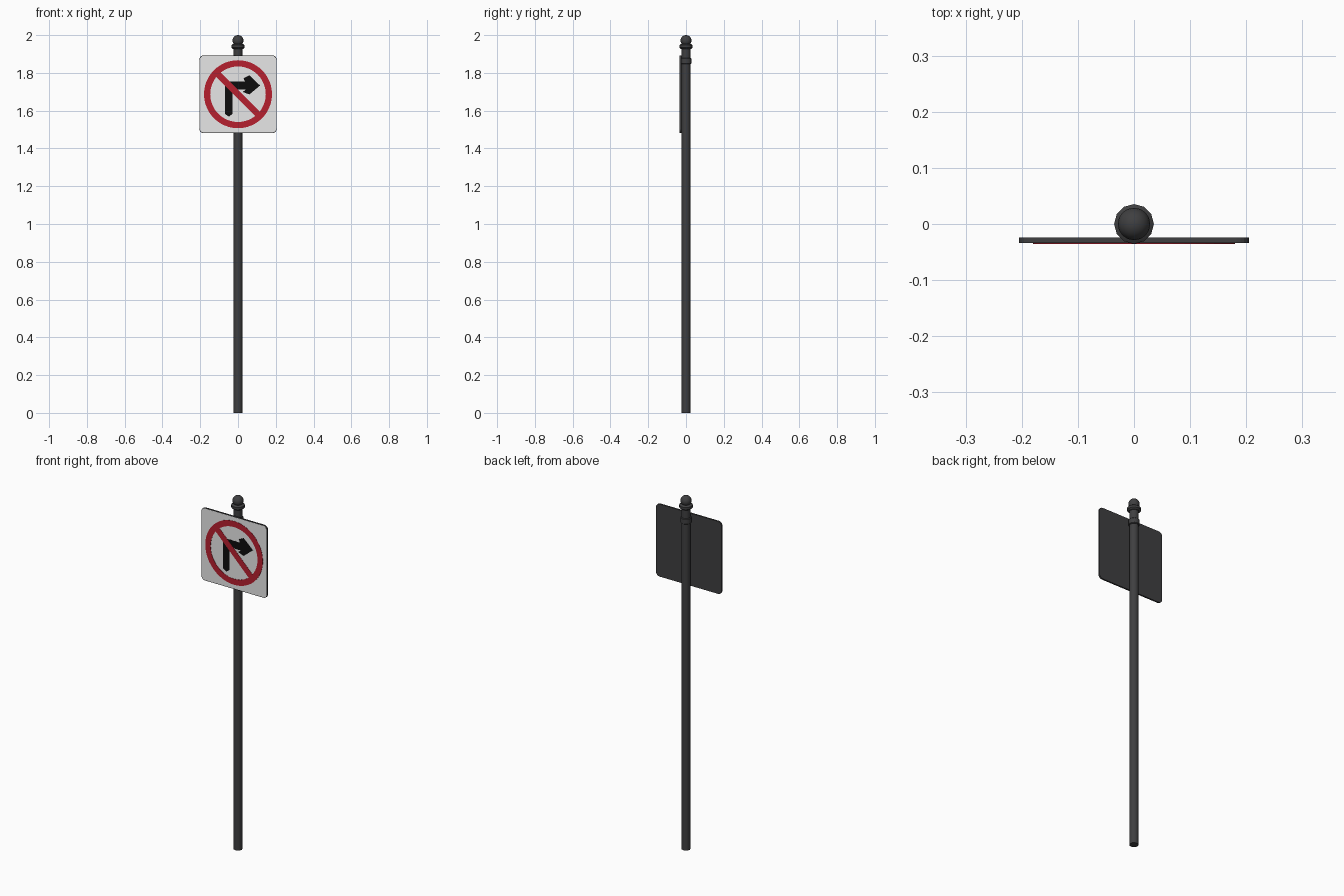
import bpy, bmesh
from math import sin, cos, pi, radians

if "Cube" in bpy.data.objects:
    bpy.data.objects.remove(bpy.data.objects["Cube"])


def material(name, rgb):
    m = bpy.data.materials.new(name)
    m.diffuse_color = (*rgb, 1)
    m.use_nodes = True
    m.node_tree.nodes["Principled BSDF"].inputs["Base Color"].default_value = m.diffuse_color
    return m


DARK = material("dark grey metal", (0.05, 0.05, 0.052))
WHITE = material("sign white", (0.8, 0.8, 0.8))
RED = material("sign red", (0.47, 0.014, 0.028))
BLACK = material("sign black", (0.004, 0.004, 0.004))
CZ = 1.687  # sign centre height


def finish(bm, name, mat, smooth=False):
    bmesh.ops.recalc_face_normals(bm, faces=bm.faces)
    me = bpy.data.meshes.new(name)
    bm.to_mesh(me)
    bm.free()
    me.materials.append(mat)
    ob = bpy.data.objects.new(name, me)
    bpy.context.collection.objects.link(ob)
    if smooth:
        bpy.ops.object.select_all(action='DESELECT')
        ob.select_set(True)
        bpy.context.view_layer.objects.active = ob
        bpy.ops.object.shade_smooth_by_angle(angle=radians(40))
    return ob


def lathe(name, profile, n=12):
    """Closed solid of revolution about z from (radius, z) pairs."""
    bm = bmesh.new()
    rings = [[bm.verts.new((r * sin(2 * pi * i / n), r * cos(2 * pi * i / n), z))
              for i in range(n)] for r, z in profile]
    for a, b in zip(rings, rings[1:]):
        for i in range(n):
            j = (i + 1) % n
            bm.faces.new((a[i], a[j], b[j], b[i]))
    bm.faces.new(rings[0])
    bm.faces.new(rings[-1])
    return finish(bm, name, DARK, True)


def plate(name, pts, y_front, y_back, mat):
    """Flat plate from an outline in x, z (z relative to sign centre)."""
    bm = bmesh.new()
    f = bm.faces.new([bm.verts.new((x, y_front, CZ + z)) for x, z in pts])
    ext = bmesh.ops.extrude_face_region(bm, geom=[f], use_keep_orig=True)
    for v in ext["geom"]:
        if isinstance(v, bmesh.types.BMVert):
            v.co.y = y_back
    return finish(bm, name, mat)


def rounded_square(h, r, n=5):
    pts = []
    for k, (sx, sz) in enumerate(((1, 1), (-1, 1), (-1, -1), (1, -1))):
        for i in range(n + 1):
            a = pi / 2 * (k + i / n)
            pts.append((sx * (h - r) + r * cos(a), sz * (h - r) + r * sin(a)))
    return pts


# Post, clamp and finial collar
lathe("post", [(0.0235, 0), (0.0235, 1.94)])
lathe("sign_clamp", [(0.026, 1.847), (0.029, 1.85), (0.029, 1.876), (0.026, 1.879)])
lathe("finial_collar", [(0.027, 1.927), (0.0355, 1.934), (0.0355, 1.947),
                        (0.027, 1.953), (0.018, 1.956)])

# Finial ball
bm = bmesh.new()
bmesh.ops.create_uvsphere(bm, u_segments=16, v_segments=10, radius=0.029)
bmesh.ops.translate(bm, verts=bm.verts, vec=(0, 0, 1.971))
finish(bm, "finial_ball", DARK, True)

# Sign panel with white face
plate("sign_panel", rounded_square(0.205, 0.022), -0.0335, -0.0245, DARK)
plate("sign_face", rounded_square(0.2025, 0.02), -0.0342, -0.033, WHITE)

# Right-turn arrow
arrow = [(-0.068, -0.105), (-0.048, -0.118), (-0.03, -0.105), (-0.03, 0.015),
         (-0.02, 0.025), (0.042, 0.025), (0.025, 0.012), (0.06, -0.001),
         (0.117, 0.046), (0.06, 0.1), (0.03, 0.085), (0.036, 0.068),
         (-0.045, 0.068), (-0.068, 0.05)]
plate("turn_arrow", arrow, -0.0349, -0.034, BLACK)

# Prohibition ring and diagonal bar
bm = bmesh.new()
N = 48
loops = [[bm.verts.new((r * cos(2 * pi * i / N), y, CZ + r * sin(2 * pi * i / N)))
          for i in range(N)]
         for r, y in ((0.18, -0.0356), (0.147, -0.0356), (0.147, -0.034), (0.18, -0.034))]
for k in range(4):
    a, b = loops[k], loops[(k + 1) % 4]
    for i in range(N):
        j = (i + 1) % N
        bm.faces.new((a[i], a[j], b[j], b[i]))
finish(bm, "prohibition_ring", RED)

c = cos(pi / 4)
bar = [((u + w) * c, (-u + w) * c) for u, w in
       ((-0.155, -0.017), (0.155, -0.017), (0.155, 0.017), (-0.155, 0.017))]
plate("prohibition_bar", bar, -0.0355, -0.034, RED)
